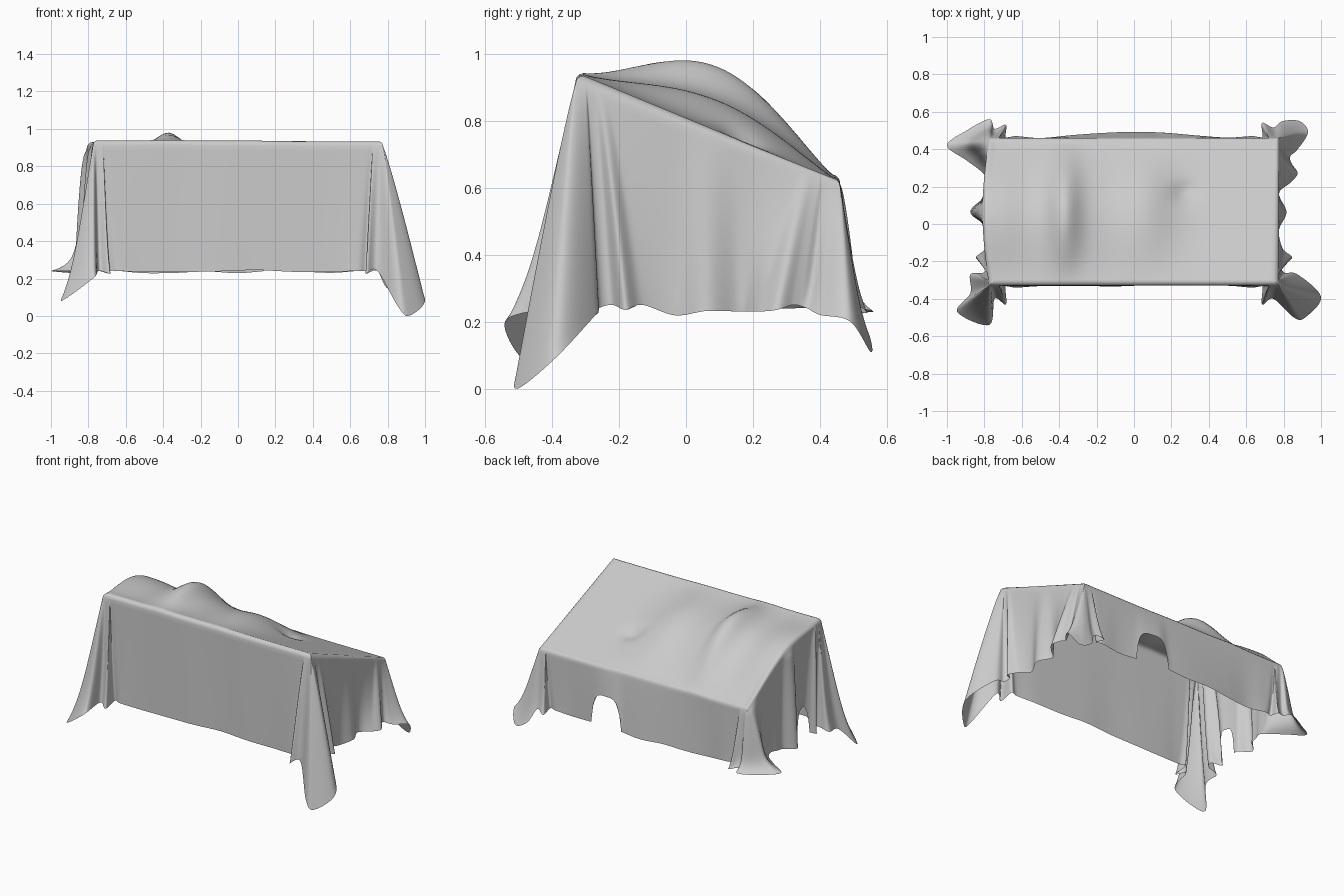
import bpy, bmesh, math, random
from mathutils import Vector

if "Cube" in bpy.data.objects:
    bpy.data.objects.remove(bpy.data.objects["Cube"])

random.seed(4)
HX, Y0, Y1, R = 0.775, -0.33, 0.46, 0.025      # supporting slanted box and edge radius
CY, HY = (Y0 + Y1) / 2, (Y1 - Y0) / 2


def gauss(x, c, w):
    return math.exp(-((x - c) / w) ** 2)


# height of the sloping top with its lumps and creases
def top_z(x, y):
    plane = 0.94 - (y + 0.32) * 0.413
    s = min(max((y + 0.34) / 0.8, 0), 1) ** 1.15
    across = (0.65 / (1 + math.exp((x + 0.12) / 0.1)) * (1 - 0.15 * gauss(x, -0.57, 0.1))
              + 0.38 * gauss(x, -0.37, 0.08) + 0.36 * gauss(x, 0.06, 0.16))
    dent = 0.025 * gauss(x, 0.27, 0.07) * gauss(y, 0.17, 0.06)
    return plane + 0.195 * math.sin(math.pi * s) ** 1.3 * across - dent


# hem folds at one corner: small pleat, large fin, small pleat
PLEAT = [(.10, -.06, .22), (.03, -.07, .24), (.015, -.11, .25), (.07, -.15, .235), (.02, -.20, .25)]


def corner(sx, sy, fin, k=1.0, side=PLEAT):
    cx, cy = sx * HX, (Y1 if sy > 0 else Y0)
    local = [(-.14, .01, .24), (-.09, .0, .24), (-.09, .10 * k, .225), (-.03, .07 * k, .24)]
    out = []
    for a, b, z in local + fin + side:
        rim = (cx + sx * min(a * 0.6, 0), cy + sy * min(b * 0.5, 0))
        out.append((*rim, cx + sx * a, cy + sy * b, z))
    return out


# plain stretch of hem between two corners
def panel(p, q, n, hem=0.24, bulge=(0, 0)):
    out = []
    for i in range(n):
        t = i / (n - 1)
        x, y = p[0] + (q[0] - p[0]) * t, p[1] + (q[1] - p[1]) * t
        w = math.sin(math.pi * t)
        out.append((x, y, x + bulge[0] * w, y + bulge[1] * w + random.uniform(-.004, .004),
                    hem + random.uniform(-.008, .008)))
    return out


keys = panel((-.5, Y0), (.5, Y0), 6)
keys += corner(1, -1, [(.08, .17, .05), (.14, .17, .0), (.225, .06, .09)])
keys += panel((HX, -.03), (HX, .16), 3, .225, (.04, 0))
keys += corner(1, 1, [(.02, .09, .15), (.11, .09, .11), (.155, .03, .2)], .8,
               [(.10, -.06, .22), (.06, -.10, .24), (.07, -.14, .25), (.10, -.19, .235), (.06, -.24, .23)])[::-1]
keys += panel((.5, Y1), (-.5, Y1), 7, .235, (0, .03))
keys += corner(-1, 1, [(.0, .10, .23), (.12, .04, .23), (.225, -.04, .24)], .7,
               [(.12, -.12, .24), (.03, -.19, .24), (.01, -.24, .25)])
keys += panel((-HX, .16), (-HX, -.03), 3, .24, (-.1, 0))
keys += corner(-1, -1, [(.0, .21, .2), (.17, .14, .08), (.10, .04, .2)])[::-1]


# rounded opening that lifts the hem
def arch(u, centre, half, height):
    t = abs((u - centre) / half)
    return height * math.sqrt(1 - t ** 4) if t < 1 else 0


def catmull(a, b, c, d, t):
    return 0.5 * (2 * b + (c - a) * t + (2 * a - 5 * b + 4 * c - d) * t * t
                  + (3 * b - a - 3 * c + d) * t ** 3)


# smooth loop of matching rim and hem points
loop, n, SEG = [], len(keys), 12
for i in range(n):
    k = [keys[(i + j) % n] for j in (-1, 0, 1, 2)]
    for s in range(SEG):
        t = s / SEG
        rx, ry = (k[1][j] + (k[2][j] - k[1][j]) * t for j in (0, 1))
        hx, hy, hz = (catmull(k[0][j], k[1][j], k[2][j], k[3][j], t) for j in (2, 3, 4))
        if hy > 0.4:
            hz += arch(hx, 0.26, 0.115, 0.2)
        if hx < -0.76 and abs(hy) < 0.25:
            hz += arch(hy, -0.09, 0.06, 0.18)
        if rx < -HX + 0.001:      # left edge sags outward
            rx -= 0.035 * max(0, math.sin(math.pi * (ry - Y0) / (Y1 - Y0)))
            hx = min(hx, rx)
        loop.append((rx, ry, hx, hy, hz))


def inset(x, y, d):
    return x * (1 - d / HX), CY + (y - CY) * (1 - d / HY)


# how far the cloth has moved outward at fraction v of its drop
def flare(v, hx, hy):
    if hx < -0.7 and hy > 0.22:
        return 0.55 * v ** 0.7 + 0.45 * v ** 12     # flat foot at the back left
    if hx < -0.7 and hy > -0.2:
        return v ** 0.45                            # full left side
    if (hx < -0.6) or (hx > 0.6 and hy > 0.35):
        return 0.8 * v + 0.2 * v ** 6
    return v ** 0.9


# rings: top from the centre outward, rounded rim, hanging sides
rings = []
TOP, SIDE = 36, 26
for i in range(1, TOP + 1):
    ring = []
    for rx, ry, *_ in loop:
        x, y = inset(rx, ry, R)
        x, y = x * i / TOP, CY + (y - CY) * i / TOP
        ring.append(Vector((x, y, top_z(x, y))))
    rings.append(ring)
edge = rings[-1]
for a in (30, 60):
    a = math.radians(a)
    ring = []
    for (rx, ry, *_), e in zip(loop, edge):
        x, y = inset(rx, ry, R * (1 - math.sin(a)))
        ring.append(Vector((x, y, e.z - R * (1 - math.cos(a)))))
    rings.append(ring)
for i in range(SIDE + 1):
    v = i / SIDE
    ring = []
    for (rx, ry, hx, hy, hz), e in zip(loop, edge):
        f, z0 = flare(v, hx, hy), e.z - R
        ring.append(Vector((rx + (hx - rx) * f, ry + (hy - ry) * f, z0 + (hz - z0) * v)))
    rings.append(ring)

# soften differences between neighbouring columns of the hanging sides
for ring in rings[TOP + 3:-1]:
    for _ in range(3):
        ring[:] = [(ring[j - 1] + ring[j] * 2 + ring[(j + 1) % len(ring)]) / 4 for j in range(len(ring))]

# draped cloth mesh
bm = bmesh.new()
vr = [[bm.verts.new(p) for p in ring] for ring in rings]
m = len(loop)
centre = bm.verts.new((0, CY, top_z(0, CY)))
for j in range(m):
    bm.faces.new((centre, vr[0][j], vr[0][(j + 1) % m]))
    for a, b in zip(vr, vr[1:]):
        bm.faces.new((a[j], b[j], b[(j + 1) % m], a[(j + 1) % m]))
bmesh.ops.remove_doubles(bm, verts=bm.verts, dist=0.0005)
low = min(v.co.z for v in bm.verts)
for v in bm.verts:
    v.co.z -= low * max(0, 1 - v.co.z / 0.3)
bmesh.ops.recalc_face_normals(bm, faces=bm.faces)
mesh = bpy.data.meshes.new("draped_cloth")
bm.to_mesh(mesh)
bm.free()
cloth = bpy.data.objects.new("draped_cloth", mesh)
bpy.context.collection.objects.link(cloth)
for p in mesh.polygons:
    p.use_smooth = True
